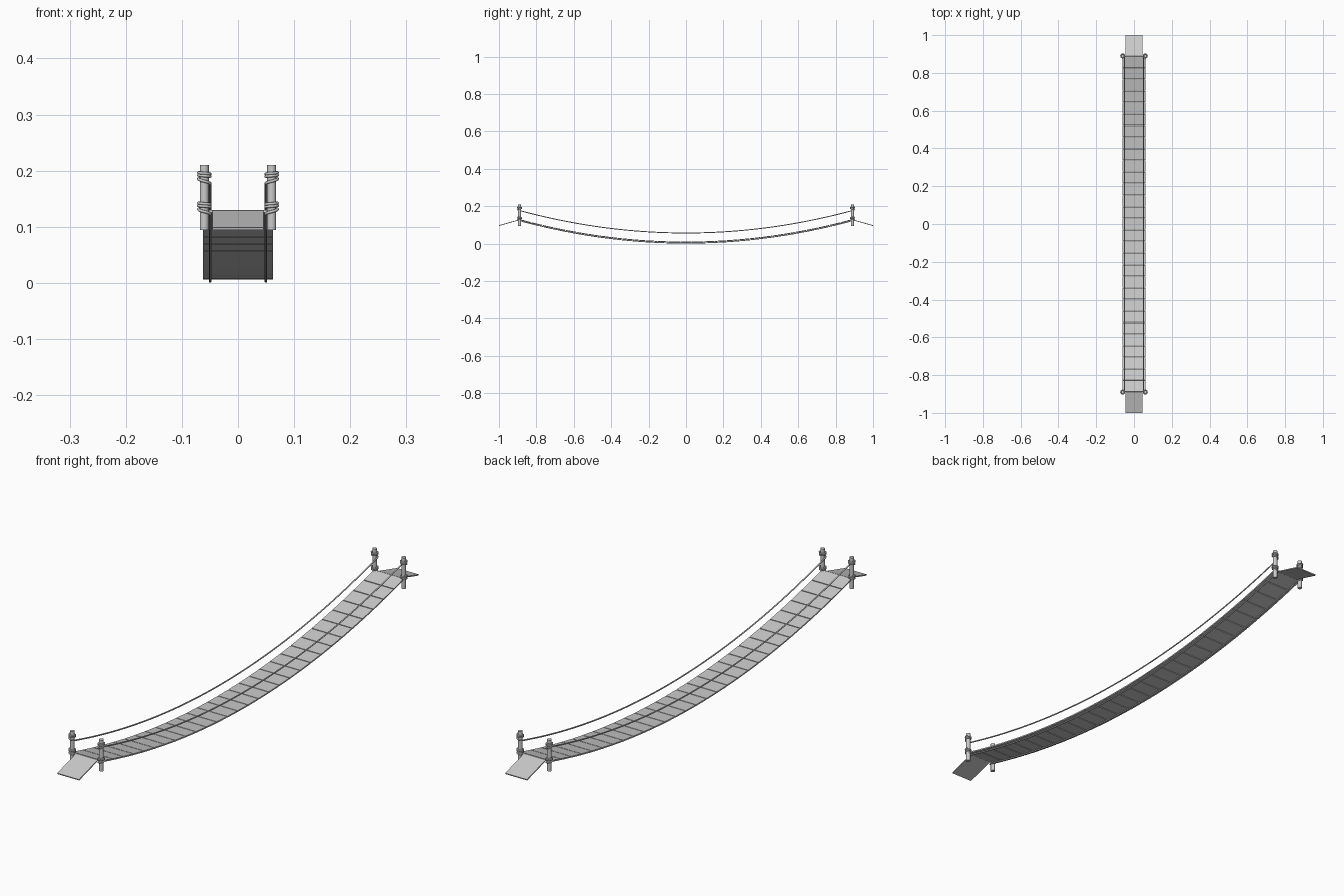
import bpy
import math

if "Cube" in bpy.data.objects:
    bpy.data.objects.remove(bpy.data.objects["Cube"])

SPAN = 0.89      # y of the posts
POST_X = 0.06
SAG = 0.12
ROPE_R = 0.0026
WRAP_R = 0.0105


def sag(y):
    return SAG * (y / SPAN) ** 2


def box(name, loc, size, tilt):
    bpy.ops.mesh.primitive_cube_add(size=1, location=loc, rotation=(tilt, 0, 0))
    ob = bpy.context.object
    ob.name = name
    ob.scale = size
    return ob


def rope(name, side, base):
    # wrapped end: inner side of the post, spiralling upward
    end = []
    steps = 44
    for i in range(steps + 1):
        t = i / steps
        a = math.pi - t * 2.6 * 2 * math.pi
        rise = 0.008 * min(1, t * 4) + 0.012 * t
        end.append((POST_X + WRAP_R * math.cos(a),
                    SPAN + WRAP_R * math.sin(a),
                    base + SAG + rise))
    # hanging middle
    n = 40
    mid = []
    for i in range(1, n):
        y = -SPAN + 2 * SPAN * i / n
        mid.append((POST_X - WRAP_R, y, base + sag(y)))
    pts = [(x, -y, z) for x, y, z in reversed(end)] + mid + end
    cu = bpy.data.curves.new(name, 'CURVE')
    cu.dimensions = '3D'
    cu.bevel_depth = ROPE_R
    cu.bevel_resolution = 2
    cu.use_fill_caps = True
    sp = cu.splines.new('POLY')
    sp.points.add(len(pts) - 1)
    for p, (x, y, z) in zip(sp.points, pts):
        p.co = (side * x, y, z, 1)
    sp.use_smooth = True
    ob = bpy.data.objects.new(name, cu)
    bpy.context.collection.objects.link(ob)


# walking planks following the sag
COUNT = 29
pitch = 2 * SPAN / COUNT
for i in range(COUNT):
    y = -SPAN + pitch * (i + 0.5)
    slope = math.atan(2 * SAG * y / SPAN ** 2)
    box(f"plank_{i + 1}", (0, y, 0.0085 + sag(y)),
        (0.124, (pitch - 0.003) / math.cos(slope), 0.005), slope)

# end ramps
for s, label in ((-1, "front"), (1, "back")):
    dy, dz = 1 - SPAN, -0.031
    box(f"{label}_ramp", (0, s * (SPAN + dy / 2), 0.112),
        (0.09, math.hypot(dy, dz), 0.004), s * math.atan2(dz, dy))

# posts and ropes
for sx, xl in ((-1, "left"), (1, "right")):
    for sy, yl in ((-1, "front"), (1, "back")):
        bpy.ops.mesh.primitive_cylinder_add(
            vertices=16, radius=0.008, depth=0.116,
            location=(sx * POST_X, sy * SPAN, 0.152))
        bpy.context.object.name = f"{yl}_{xl}_post"
        bpy.ops.object.shade_smooth_by_angle()
    rope(f"{xl}_deck_rope", sx, 0.0028)
    rope(f"{xl}_hand_rope", sx, 0.057)
